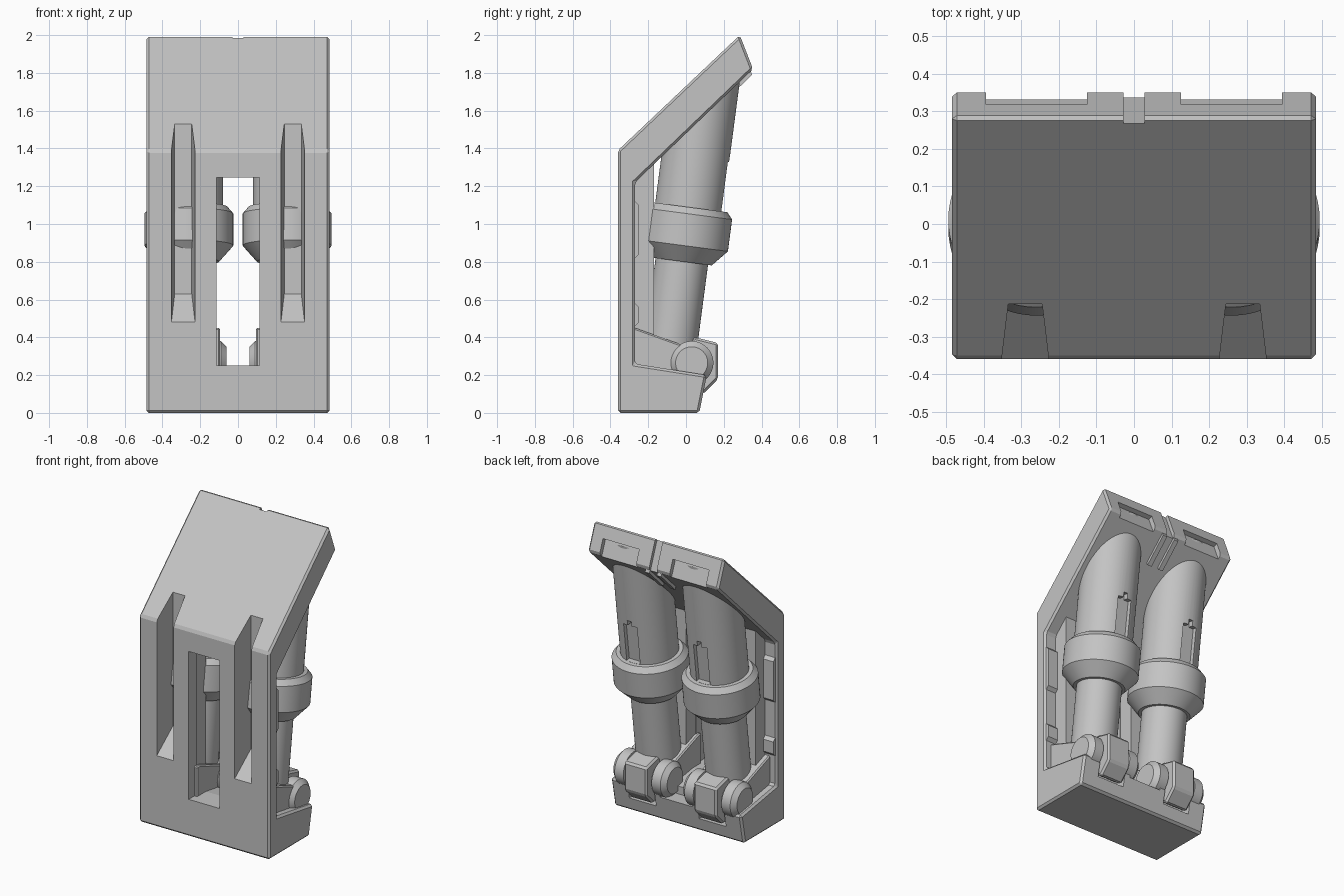
import bpy, bmesh, math
from mathutils import Matrix, Vector

if "Cube" in bpy.data.objects:
    bpy.data.objects.remove(bpy.data.objects["Cube"])

grey = bpy.data.materials.new("plain grey")
grey.use_nodes = True
GREY = (0.55, 0.55, 0.55, 1)
grey.diffuse_color = GREY
grey.node_tree.nodes["Principled BSDF"].inputs["Base Color"].default_value = GREY


def finish(name, bm):
    bmesh.ops.recalc_face_normals(bm, faces=bm.faces)
    me = bpy.data.meshes.new(name)
    bm.to_mesh(me)
    bm.free()
    me.materials.append(grey)
    ob = bpy.data.objects.new(name, me)
    bpy.context.collection.objects.link(ob)
    return ob


def prism(name, profile, x0, x1, bevel=0):
    """Extrude a (y, z) outline along x."""
    bm = bmesh.new()
    face = bm.faces.new([bm.verts.new((x0, y, z)) for y, z in profile])
    new = bmesh.ops.extrude_face_region(bm, geom=[face])["geom"]
    verts = [v for v in new if isinstance(v, bmesh.types.BMVert)]
    bmesh.ops.translate(bm, verts=verts, vec=(x1 - x0, 0, 0))
    if bevel:
        bmesh.ops.bevel(bm, geom=bm.edges[:], offset=bevel, segments=1, affect='EDGES')
    return finish(name, bm)


def box(name, x, y, z, bevel=0):
    return prism(name, [(y[0], z[0]), (y[1], z[0]), (y[1], z[1]), (y[0], z[1])], *x, bevel)


def lathe(bm, profile, matrix, n=48):
    """Turn a (radius, height) profile about the z axis of matrix."""
    rings = [[bm.verts.new(matrix @ Vector((r * math.cos(a), r * math.sin(a), h)))
              for a in (math.tau * i / n for i in range(n))] for r, h in profile]
    for a, b in zip(rings, rings[1:]):
        for i in range(n):
            bm.faces.new((a[i], a[(i + 1) % n], b[(i + 1) % n], b[i]))
    bm.faces.new(rings[0][::-1])
    bm.faces.new(rings[-1])


def cut(ob, cutters):
    for c in cutters:
        c.hide_render = True
        mod = ob.modifiers.new("cut", 'BOOLEAN')
        mod.operation, mod.object, mod.solver = 'DIFFERENCE', c, 'EXACT'
    bpy.context.view_layer.objects.active = ob
    for mod in list(ob.modifiers):
        bpy.ops.object.modifier_apply(modifier=mod.name)
    for c in cutters:
        bpy.data.objects.remove(c)


def smooth(ob):
    bpy.ops.object.select_all(action='DESELECT')
    ob.select_set(True)
    bpy.context.view_layer.objects.active = ob
    bpy.ops.object.shade_smooth_by_angle(angle=math.radians(25))


def slot_cutter(s):
    """Tapered slot with a ramped lower end."""
    bm = bmesh.new()
    c = s * 0.29
    front = [(c + dx, -0.38, z) for dx, z in ((-.065, .46), (.065, .46), (.065, 1.7), (-.065, 1.7))]
    back = [(c + dx, -0.213, z) for dx, z in ((-.045, .63), (.045, .63), (.045, 1.7), (-.045, 1.7))]
    f, b = ([bm.verts.new(p) for p in ring] for ring in (front, back))
    bm.faces.new(f)
    bm.faces.new(b[::-1])
    for i in range(4):
        j = (i + 1) % 4
        bm.faces.new((f[j], f[i], b[i], b[j]))
    return finish("slot_cutter", bm)


# Shield: upright plate, sloped top and base in one profile
shield = prism("shield", [(-.36, 0), (.07, 0), (.11, .2), (-.27, .26), (-.27, 1.22),
                          (.355, 1.82), (.285, 2), (-.36, 1.39)], -.485, .485, .013)

# Thicker backing behind the slots
backing = []
for s in (-1, 1):
    side = "left" if s > 0 else "right"
    b = prism(side + "_backing", [(-.3, .2), (-.17, .2), (-.17, 1.33), (-.3, 1.21)],
              s * .12, s * .4)
    cut(b, [slot_cutter(s)])

# Window, slots and rear notches
end = Vector((.285 - .355, 2 - 1.82)).normalized()
inward = Vector((-end.y, end.x))


def end_notch(x0, x1, low, high, depth):
    p = Vector((.355, 1.82))
    pts = [p + end * low - inward * .05, p + end * high - inward * .05,
           p + end * high + inward * depth, p + end * low + inward * depth]
    return prism("notch_cutter", [tuple(q) for q in pts], x0, x1)


cutters = [box("window_cutter", (-.115, .115), (-.5, -.2), (.25, 1.245)),
           slot_cutter(-1), slot_cutter(1),
           end_notch(-.028, .028, -.1, .3, .022),
           box("base_cutter", (-.12, .12), (.0, .3), (.165, .24))]
for s in (-1, 1):
    cutters += [end_notch(s * .125, s * .395, -.1, .1, .03),
                box("base_cutter", (s * .16, s * .36), (.03, .3), (.09, .3))]
cut(shield, cutters)

# Channel strips under the sloped top
for s in (-1, 1):
    prism("channel_rail", [(.19, 1.67), (.34, 1.815), (.35, 1.79), (.2, 1.645)],
          s * .028, s * .06)

TILT = Matrix.Rotation(math.radians(-7.5), 4, 'X')
for s in (-1, 1):
    side = "left" if s > 0 else "right"
    x = s * .26

    # Rim steps along the sides of the plate
    for z0, z1 in ((.82, 1.12), (.46, .58)):
        prism(side + "_rim_step", [(-.3, z0), (-.27, z0), (-.25, z0 + .02), (-.25, z1 - .02),
                                   (-.27, z1), (-.3, z1)], s * .4, s * .475)

    # Angled bracket holding the foot
    prism(side + "_bracket", [(-.3, .2), (-.02, .18), (-.02, .36), (-.27, .45), (-.3, .45)],
          s * .095, s * .435, .008)

    # Tilted cylinder with collar, trimmed inside the sloped top
    bm = bmesh.new()
    m = Matrix.Translation((x, 0, .97)) @ TILT
    lathe(bm, [(.14, -.68), (.14, -.17), (.16, -.17), (.235, -.085), (.235, .085),
               (.205, .12), (.18, .12), (.18, 1.1)], m, 64)
    bmesh.ops.bisect_plane(bm, geom=bm.verts[:] + bm.edges[:] + bm.faces[:],
                           plane_co=(0, -.315, 1.305), plane_no=(0, -.61, .64), clear_outer=True)
    bmesh.ops.holes_fill(bm, edges=[e for e in bm.edges if e.is_boundary])
    cylinder = finish(side + "_cylinder", bm)

    # Rounded groove down the back of the cylinder
    groove = bmesh.new()
    bmesh.ops.create_cube(groove, size=1, matrix=m @ Matrix.Translation((0, .195, .27))
                          @ Matrix.Diagonal((.1, .1, .298, 1)))
    bmesh.ops.bevel(groove, geom=[e for e in groove.edges
                                  if abs((e.verts[0].co - e.verts[1].co).normalized().y) > .9
                                  and e.verts[0].co.z > 1.3],
                    offset=.035, segments=4, affect='EDGES')
    cut(cylinder, [finish("groove_cutter", groove)])
    smooth(cylinder)

    # Ankle pivot with domed-edge discs at both ends
    bm = bmesh.new()
    axis = Matrix.Translation((x, .03, .265)) @ Matrix.Rotation(math.pi / 2, 4, 'Y')
    lathe(bm, [(.085, -.2), (.115, -.17), (.115, -.105), (.085, -.105), (.085, .105),
               (.115, .105), (.115, .17), (.085, .2)], axis)
    smooth(finish(side + "_pivot", bm))

    # Faceted ankle block
    prism(side + "_ankle", [(-.05, .2), (.09, .1), (.17, .18), (.17, .37), (.05, .4), (-.05, .38)],
          x - .085, x + .085, .012)
